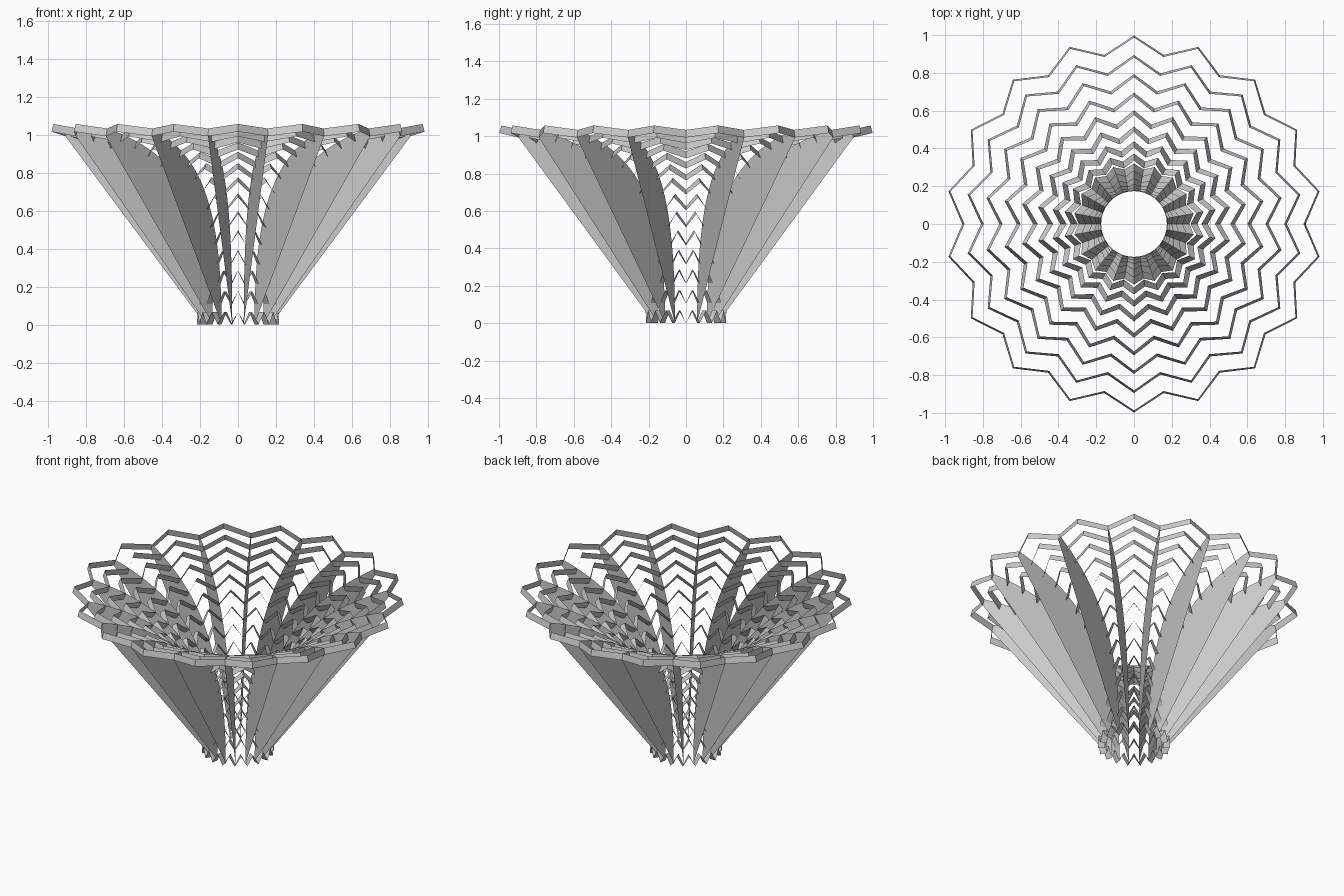
import bpy
from math import sin, cos, pi, radians, tan, atan2
from mathutils import Vector

if "Cube" in bpy.data.objects:
    bpy.data.objects.remove(bpy.data.objects["Cube"])

N = 18          # points per star ring
RINGS = 14
W = 0.042       # strip width
SLOPE = radians(15)

# flared profile (radius, height): vertical at the foot, nearly flat at the rim
p0, p3 = Vector((0.174, 0.002)), Vector((0.898, 1.033))
corner = Vector((p0.x, p3.y - (p3.x - p0.x) * tan(SLOPE)))
p1, p2 = p0.lerp(corner, 0.72), p3.lerp(corner, 0.72)


def bez(t):
    u = 1 - t
    return p0 * u**3 + p1 * 3 * u * u * t + p2 * 3 * u * t * t + p3 * t**3


# even spacing along the profile
dense = [bez(i / 1000) for i in range(1001)]
length = [0]
for a, b in zip(dense, dense[1:]):
    length.append(length[-1] + (b - a).length)


def arc(t):
    i = next((k for k, s in enumerate(length) if s >= t * length[-1] - 1e-9), 1000)
    d = dense[min(i + 1, 1000)] - dense[max(i - 1, 0)]
    return dense[i].x, dense[i].y, atan2(d.x, d.y)


def polar(r, z, ang):
    return (r * cos(ang), r * sin(ang), z)


def make(name, verts, faces):
    me = bpy.data.meshes.new(name)
    me.from_pydata(verts, [], faces)
    me.update()
    ob = bpy.data.objects.new(name, me)
    bpy.context.collection.objects.link(ob)
    return ob


# zigzag rings: valleys on the profile, tips pushed along its tangent
for i in range(RINGS):
    t = i / (RINGS - 1)
    r, z, a = arc(t)
    push = 0.065 + 0.027 * t
    verts, faces = [], []
    for k in range(2 * N):
        d = push * (k % 2)
        pr, pz = r + d * sin(a), z + d * cos(a)
        ang = pi * k / N
        verts.append(polar(pr, pz, ang))
        verts.append(polar(pr + W * cos(a), pz - W * sin(a), ang))
        n = (k + 1) % (2 * N)
        faces.append((2 * k, 2 * k + 1, 2 * n + 1, 2 * n))
    make(f"zigzag_ring_{i + 1}", verts, faces)

# thin radial fins between the profile and a straight outer edge,
# which ends at the lower edge of the top ring
r, z, a = arc(1)
outline = [arc(s / 26)[:2] for s in range(27)] + [(r + W * cos(a), z - W * sin(a))]
for j in range(N):
    verts = [polar(pr, pz, 2 * pi * j / N) for pr, pz in outline]
    make(f"radial_fin_{j + 1}", verts, [tuple(range(len(verts)))])
